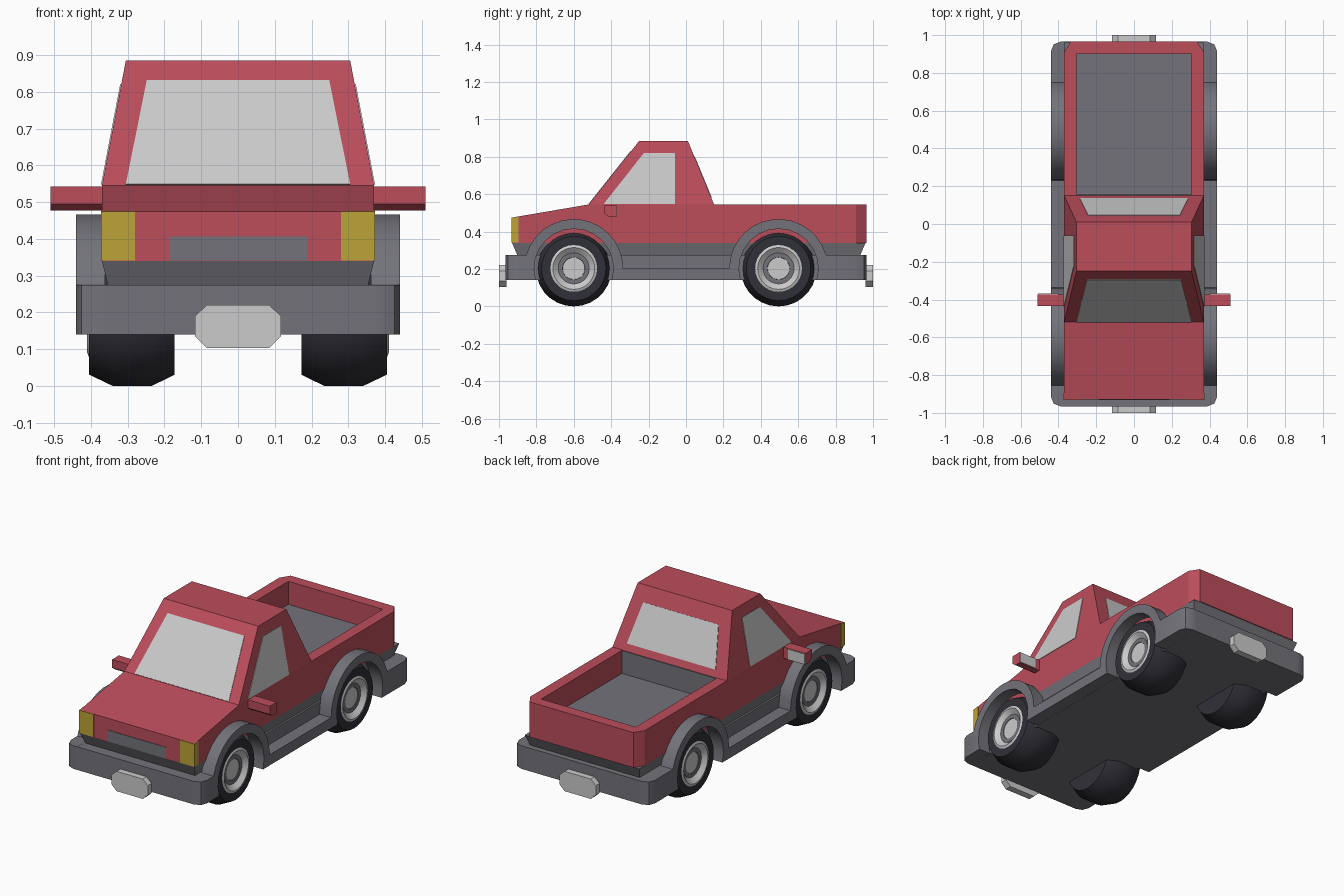
import bpy, bmesh, math
from mathutils import Vector

if "Cube" in bpy.data.objects:
    bpy.data.objects.remove(bpy.data.objects["Cube"])


def material(name, *rgb):
    m = bpy.data.materials.new(name)
    m.diffuse_color = (*rgb, 1)
    m.use_nodes = True
    m.node_tree.nodes["Principled BSDF"].inputs["Base Color"].default_value = m.diffuse_color
    return m


RED = material("red_paint", 0.50, 0.075, 0.105)
TRIM = material("grey_trim", 0.17, 0.17, 0.195)
TYRE = material("tyre_rubber", 0.03, 0.03, 0.04)
LAMP = material("yellow_lamp", 0.50, 0.37, 0.04)


def finish(name, bm, mat=None, smooth=None):
    bmesh.ops.recalc_face_normals(bm, faces=bm.faces)
    me = bpy.data.meshes.new(name)
    bm.to_mesh(me)
    bm.free()
    ob = bpy.data.objects.new(name, me)
    bpy.context.collection.objects.link(ob)
    if mat:
        me.materials.append(mat)
    if smooth:
        bpy.ops.object.select_all(action='DESELECT')
        ob.select_set(True)
        bpy.context.view_layer.objects.active = ob
        bpy.ops.object.shade_smooth_by_angle(angle=math.radians(smooth))
    return ob


def loft(rings, capped=True):
    """Skin closed rings of points that have equal counts."""
    bm = bmesh.new()
    loops = [[bm.verts.new(p) for p in r] for r in rings]
    n = len(loops[0])
    for a, b in zip(loops, loops[1:]):
        for i in range(n):
            bm.faces.new((a[i], a[(i + 1) % n], b[(i + 1) % n], b[i]))
    if capped:
        bm.faces.new(loops[0])
        bm.faces.new(loops[-1])
    return bm


def prism(profile, axis, lo, hi):
    """Extrude a 2D profile along axis 'x' (y,z), 'y' (x,z) or 'z' (x,y)."""
    k = "xyz".index(axis)
    return loft([[(*p[:k], d, *p[k:]) for p in profile] for d in (lo, hi)])


def rect(x0, x1, y0, y1):
    return [(x0, y0), (x1, y0), (x1, y1), (x0, y1)]


def ring(x, y0, y1, z):
    return [(a, b, z) for a, b in rect(-x, x, y0, y1)]


def panel(name, pts, outward, mat=None):
    """Thin pane floating just above the surface it lies on."""
    pts = [Vector(p) for p in pts]
    n = (pts[1] - pts[0]).cross(pts[2] - pts[0]).normalized()
    n *= math.copysign(1, n.dot(Vector(outward)))
    finish(name, loft([[p - n * 0.004 for p in pts], [p + n * 0.003 for p in pts]]), mat)


def arc(cy, r, a0, a1, n=14):
    return [(cy + r * math.cos(math.radians(a0 + (a1 - a0) * i / n)),
             WZ + r * math.sin(math.radians(a0 + (a1 - a0) * i / n))) for i in range(n + 1)]


WHEELS = {"front": -0.60, "rear": 0.495}
WZ = 0.203
FY, RY = WHEELS.values()

# Floor pan, running through to both bumpers
finish("floor_pan", prism(rect(-0.365, 0.365, -0.965, 0.965), 'z', 0.14, 0.275), TRIM)

# Side trim: bumper ends, sills and wheel arches in one outline
side = [(-0.965, 0.14), (-0.965, 0.275)]
side += arc(FY, 0.264, 164, 0) + arc(RY, 0.264, 180, 16)
side += [(0.965, 0.275), (0.965, 0.14)]
side += arc(RY, 0.212, -17, 197) + arc(FY, 0.212, -17, 197)
for sx, tag in ((1, "right"), (-1, "left")):
    bm = prism(side, 'x', sx * 0.362, sx * 0.44)
    corners = [e for e in bm.edges if all(abs(v.co.x) > 0.43 and abs(v.co.y) > 0.96 for v in e.verts)]
    bmesh.ops.bevel(bm, geom=corners, offset=0.05, segments=2, profile=0.5, affect='EDGES')
    finish("side_trim_" + tag, bm, TRIM, 30)

# Tapered grey lower body
finish("lower_body", loft([ring(0.335, -0.87, 0.90, 0.20), ring(0.37, -0.93, 0.96, 0.34)]), TRIM)

# Red front body with sloping bonnet
finish("front_body", prism([(-0.93, 0.34), (-0.93, 0.475), (-0.52, 0.545), (0.15, 0.545), (0.15, 0.34)],
                           'x', -0.37, 0.37), RED)

# Cargo bed: U-shaped walls, floor and bulkhead
finish("bed_walls", prism([(0.37, 0.15), (0.37, 0.91), (0.335, 0.965), (-0.335, 0.965), (-0.37, 0.91),
                           (-0.37, 0.15), (-0.305, 0.15), (-0.305, 0.90), (0.305, 0.90), (0.305, 0.15)],
                          'z', 0.34, 0.545), RED)
finish("bed_floor", prism(rect(-0.305, 0.305, 0.15, 0.90), 'z', 0.335, 0.41), TRIM)
finish("bed_bulkhead", prism(rect(-0.305, 0.305, 0.145, 0.155), 'z', 0.40, 0.543), TRIM)

# Cabin
finish("cabin", loft([ring(0.37, -0.52, 0.15, 0.545), ring(0.305, -0.25, 0.01, 0.885)]), RED)


def rise(z):
    return (z - 0.545) / 0.34


# Windows lying on the sloped cabin faces
panel("windscreen", [(x, -0.52 + 0.27 * rise(z), z) for x, z in
                     ((-0.305, 0.547), (0.305, 0.547), (0.248, 0.83), (-0.248, 0.83))], (0, -1, 1))
panel("rear_window", [(x, 0.15 - 0.14 * rise(z), z) for x, z in
                      ((-0.287, 0.582), (0.287, 0.582), (0.243, 0.80), (-0.243, 0.80))], (0, 1, 1))
for sx, tag in ((1, "right"), (-1, "left")):
    panel("side_window_" + tag, [(sx * (0.37 - 0.065 * rise(z)), y, z) for y, z in
                                 ((-0.44, 0.547), (-0.225, 0.82), (-0.06, 0.82), (-0.06, 0.547))], (sx, 0, 0))
    # Headlamps wrapping round the front corners
    finish("headlamp_" + tag, prism([(-0.933, 0.341), (-0.933, 0.474), (-0.896, 0.48), (-0.896, 0.341)],
                                    'x', sx * 0.28, sx * 0.373), LAMP)
    # Door mirrors with glass on the back
    finish("mirror_" + tag, prism([(-0.41, 0.477), (-0.372, 0.477), (-0.372, 0.543), (-0.435, 0.543),
                                   (-0.435, 0.495)], 'x', sx * 0.36, sx * 0.51), RED)
    panel("mirror_glass_" + tag, [(sx * x, -0.372, z) for x, z in rect(0.40, 0.507, 0.48, 0.54)], (0, 1, 0))

# Grille and number plates
finish("grille", prism(rect(-0.187, 0.187, 0.341, 0.407), 'y', -0.933, -0.92), TRIM)
plate = [(-0.117, 0.135), (-0.085, 0.104), (0.085, 0.104), (0.117, 0.135),
         (0.117, 0.19), (0.085, 0.22), (-0.085, 0.22), (-0.117, 0.19)]
finish("front_plate", prism(plate, 'y', -1.0, -0.96))
finish("rear_plate", prism(plate, 'y', 0.96, 1.0))


# Wheels: tyre and dished rim turned around the x axis
def lathe(name, profile, sx, cy, mat=None, n=28):
    rings = [[(sx * x, cy + r * math.cos(math.tau * i / n), WZ + r * math.sin(math.tau * i / n))
              for i in range(n)] for x, r in profile]
    finish(name, loft(rings), mat, 30)


tyre = [(0.172, 0.172), (0.235, 0.203), (0.34, 0.203), (0.405, 0.172), (0.405, 0.125), (0.37, 0.12)]
rim = [(0.36, 0.122), (0.405, 0.125), (0.41, 0.112), (0.385, 0.082)]
hub = [(0.36, 0.083), (0.388, 0.083), (0.388, 0.06), (0.37, 0.052)]
for end, cy in WHEELS.items():
    for sx, tag in ((1, "right"), (-1, "left")):
        lathe(f"{end}_tyre_{tag}", tyre, sx, cy, TYRE)
        lathe(f"{end}_rim_{tag}", rim, sx, cy)
        lathe(f"{end}_hub_{tag}", hub, sx, cy, TRIM)
